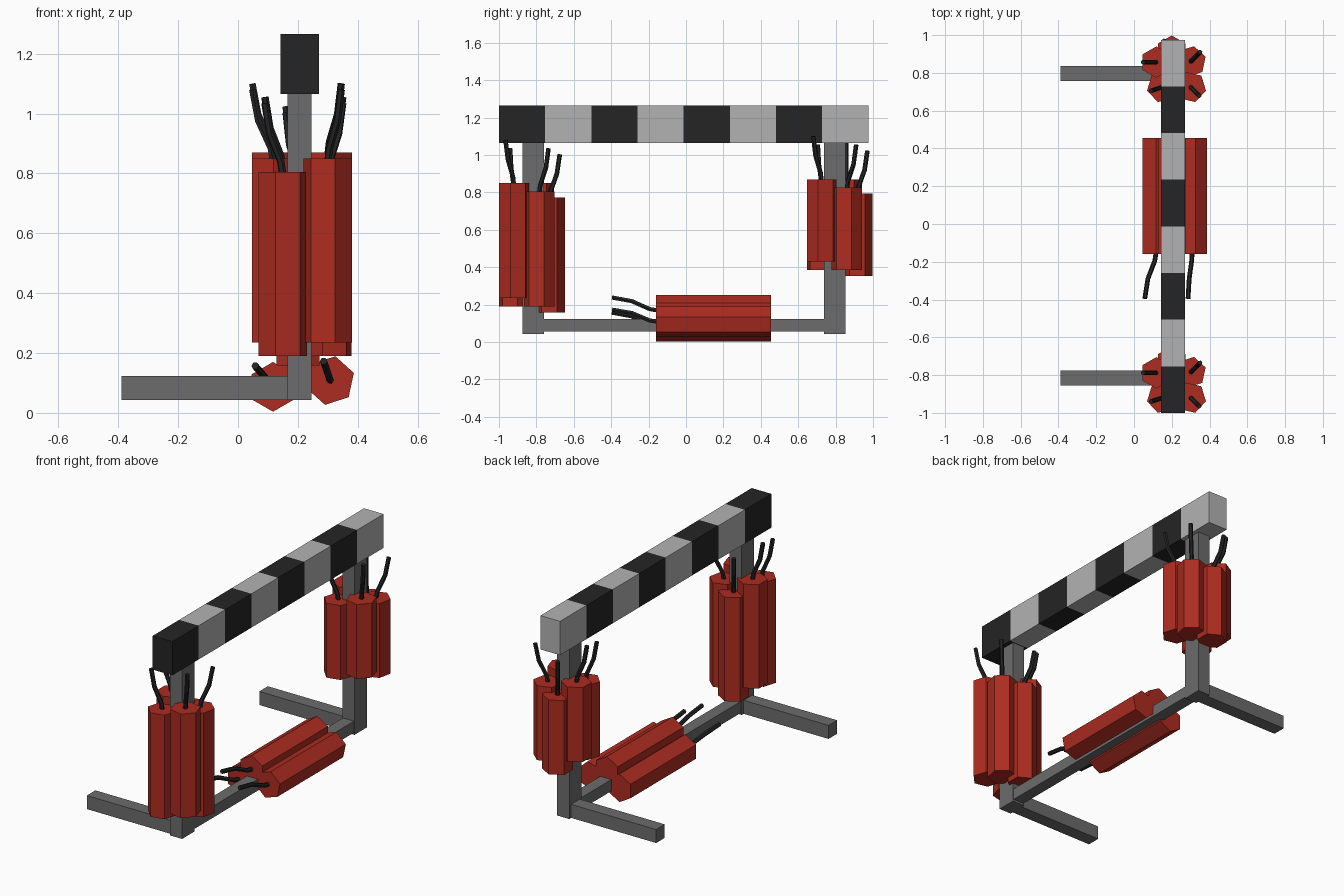
import bpy, bmesh, math
from mathutils import Vector, Matrix

if "Cube" in bpy.data.objects:
    bpy.data.objects.remove(bpy.data.objects["Cube"])


def material(name, rgb):
    m = bpy.data.materials.new(name)
    m.diffuse_color = (*rgb, 1)
    m.use_nodes = True
    m.node_tree.nodes["Principled BSDF"].inputs["Base Color"].default_value = m.diffuse_color
    return m


RED = material("red_paper", (0.42, 0.025, 0.015))
BLACK = material("black", (0.018, 0.018, 0.018))
STEEL = material("dark_steel", (0.15, 0.15, 0.15))
LIGHT = material("light_grey", (0.45, 0.45, 0.45))


def add(name, bm, mat):
    mesh = bpy.data.meshes.new(name)
    bm.to_mesh(mesh)
    bm.free()
    mesh.materials.append(mat)
    ob = bpy.data.objects.new(name, mesh)
    bpy.context.collection.objects.link(ob)
    return ob


def box(name, x, y, z, mat):
    """Box from three (min, max) ranges."""
    bm = bmesh.new()
    bmesh.ops.create_cube(bm, size=1)
    for v in bm.verts:
        v.co = [lo + (hi - lo) * (c + 0.5) for (lo, hi), c in zip((x, y, z), v.co)]
    return add(name, bm, mat)


def stick(name, a, b, angle, radius=0.083):
    """Hexagonal prism from a to b; a vertical one has a corner at the given angle."""
    a, b = Vector(a), Vector(b)
    bm = bmesh.new()
    axis = (b - a).normalized()
    u = Vector((1, 0, 0))
    w = Vector((0, 1, 0)) if abs(axis.z) > 0.5 else Vector((0, 0, 1))
    rings = []
    for p in (a, b):
        rings.append([bm.verts.new(p + radius * (u * math.cos(t) + w * math.sin(t)))
                      for t in (math.radians(angle + 60 * i) for i in range(6))])
    for ring in rings:
        bm.faces.new(ring)
    for i in range(6):
        j = (i + 1) % 6
        bm.faces.new((rings[0][i], rings[0][j], rings[1][j], rings[1][i]))
    bmesh.ops.recalc_face_normals(bm, faces=bm.faces)
    return add(name, bm, RED)


def fuse(name, start, along, lean):
    """Bent cord leaving a stick end."""
    start, along, lean = Vector(start), Vector(along), Vector(lean)
    cu = bpy.data.curves.new(name, 'CURVE')
    cu.dimensions = '3D'
    cu.bevel_depth = 0.0125
    cu.bevel_resolution = 1
    cu.use_fill_caps = True
    sp = cu.splines.new('POLY')
    steps = [(-0.05, 0), (0.15, 0.12), (0.55, 0.72), (1, 1)]
    sp.points.add(len(steps) - 1)
    for pt, (t, s) in zip(sp.points, steps):
        pt.co = (*(start + along * t + lean * s), 1)
    sp.use_smooth = False
    tmp = bpy.data.objects.new(name + "_path", cu)
    bpy.context.collection.objects.link(tmp)
    dg = bpy.context.evaluated_depsgraph_get()
    bm = bmesh.new()
    bm.from_mesh(tmp.evaluated_get(dg).to_mesh())
    bpy.data.objects.remove(tmp)
    for f in bm.faces:
        f.smooth = False
    add(name, bm, BLACK)


# Striped crossbar
N, Y0, Y1 = 8, -1.0, 0.975
for i in range(N):
    w = (Y1 - Y0) / N
    box(f"crossbar_stripe_{i + 1}", (0.142, 0.27), (Y0 + w * i, Y0 + w * (i + 1)),
        (1.065, 1.265), LIGHT if i % 2 else BLACK)

# Posts, feet and floor rail
for side, yc in (("front", -0.816), ("back", 0.796)):
    box(f"{side}_post", (0.166, 0.246), (yc - 0.058, yc + 0.058), (0.043, 1.065), STEEL)
    box(f"{side}_foot", (-0.39, 0.166), (yc - 0.04, yc + 0.04), (0.043, 0.123), STEEL)
box("floor_rail", (0.17, 0.242), (-0.758, 0.738), (0.055, 0.123), STEEL)

# Upright bundles: x, y, corner angle, drop, fuse lean
RING = [(0.300, -0.920, 47, 0.000, (0.045, -0.045, 0)),
        (0.300, -0.785, 18, 0.045, (0.050, 0.050, 0)),
        (0.200, -0.730, 90, 0.077, (-0.040, 0.055, 0)),
        (0.150, -0.920, 73, 0.045, (-0.060, -0.020, 0)),
        (0.118, -0.788, 90, 0.000, (-0.070, 0.000, 0))]
for side, dy, z0, z1 in (("front", 0, 0.235, 0.85), ("back", 1.645, 0.43, 0.87)):
    for i, (x, y, ang, drop, lean) in enumerate(RING, 1):
        top = (x, y + dy, z1 - drop)
        stick(f"{side}_stick_{i}", (x, y + dy, z0 - drop), top, ang)
        fuse(f"{side}_fuse_{i}", top, (0, 0, 0.23), lean)

# Lying bundle on the rail: x, z, corner angle, fuse lean
LYING = [(0.117, 0.087, 90, (-0.06, 0, 0.07)),
         (0.308, 0.108, 18, (-0.022, 0, 0.065)),
         (0.200, 0.168, 90, (-0.03, 0, 0.07))]
for i, (x, z, ang, lean) in enumerate(LYING, 1):
    stick(f"lying_stick_{i}", (x, 0.455, z), (x, -0.16, z), ang)
    fuse(f"lying_fuse_{i}", (x, -0.16, z), (0, -0.235, 0), lean)
